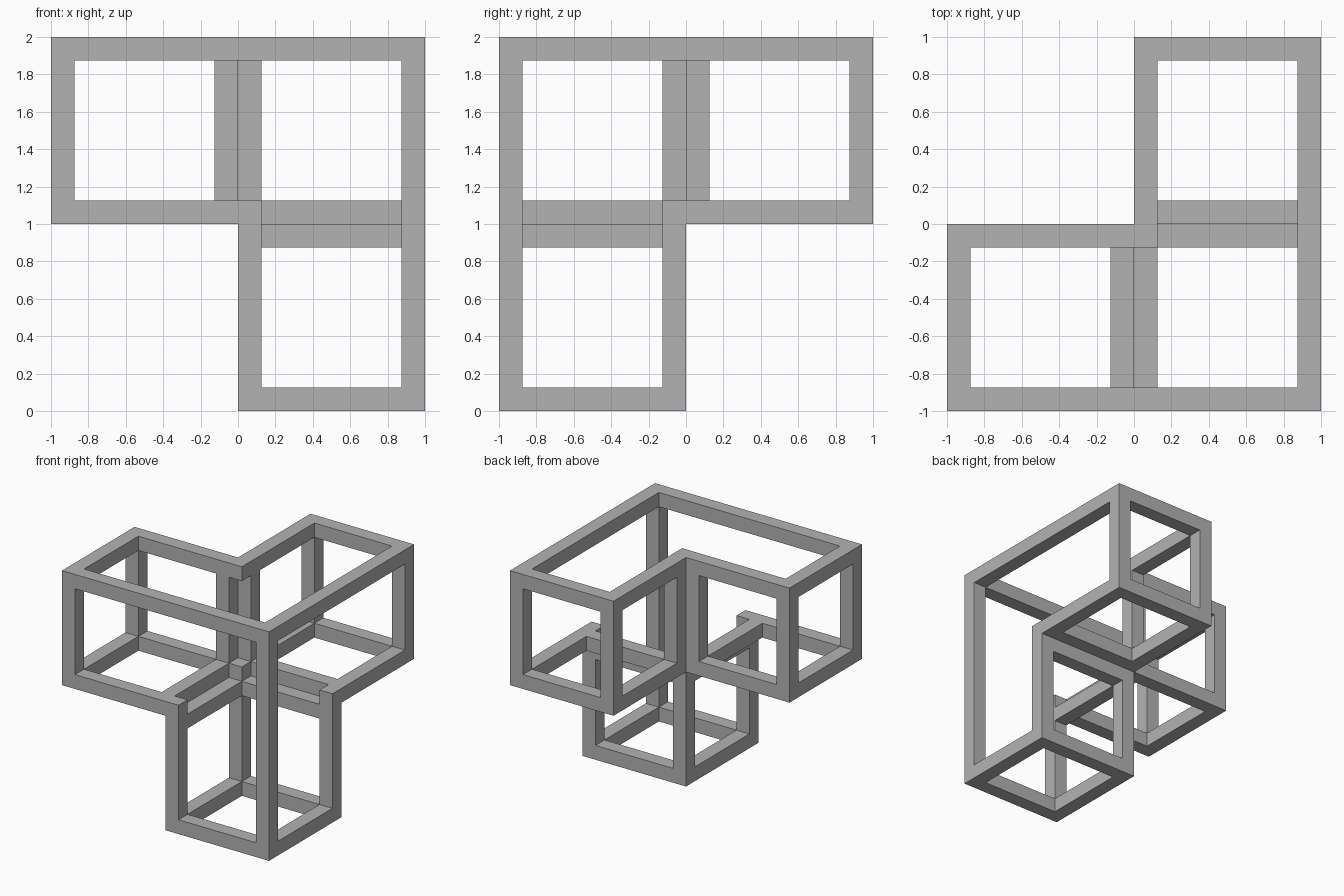
import bpy
import bmesh

cube = bpy.data.objects.get("Cube")
if cube:
    bpy.data.objects.remove(cube, do_unlink=True)

grey = bpy.data.materials.new("mid grey")
grey.use_nodes = True
COLOUR = (0.45, 0.45, 0.45, 1)
grey.diffuse_color = COLOUR
grey.node_tree.nodes["Principled BSDF"].inputs["Base Color"].default_value = COLOUR

# Grid lines shared by all axes: slots -3..2 lie between them
LINES = [-1, -0.875, -0.125, 0, 0.125, 0.875, 1]
END, IN, OUT = -3, 0, 2   # arm tip, slot beside the centre, outer side

# Struts along one axis: (slot on next axis, slot on last axis, first, last)
struts = [(OUT, OUT, END, OUT)]                                        # long outer edge
struts += [(a, b, END, IN) for a, b in ((IN, OUT), (OUT, IN), (IN, IN))]  # arm edges
for side in (OUT, IN):                                                 # tips of other arms
    struts += [(END, side, IN, OUT), (side, END, IN, OUT)]
struts += [(-1, IN, IN, OUT), (IN, -1, IN, OUT)]                       # paired inner-corner bars

# The same struts run along each of the three axes
cells = set()
for axis in range(3):
    for a, b, first, last in struts:
        for s in range(first, last + 1):
            cell = [0, 0, 0]
            cell[axis], cell[(axis + 1) % 3], cell[(axis + 2) % 3] = s, a, b
            cells.add(tuple(cell))

# Skin the filled slots with one clean outer surface
bm = bmesh.new()
verts = {}


def corner(key):
    if key not in verts:
        x, y, z = (LINES[k + 3] for k in key)
        verts[key] = bm.verts.new((x, -y, z + 1))
    return verts[key]


for cell in sorted(cells):
    for axis in range(3):
        n, m = (axis + 1) % 3, (axis + 2) % 3
        for step in (0, 1):
            neighbour = list(cell)
            neighbour[axis] += 2 * step - 1
            if tuple(neighbour) in cells:
                continue
            loop = []
            for i, j in ((0, 0), (1, 0), (1, 1), (0, 1)):
                key = list(cell)
                key[axis] += step
                key[n] += i
                key[m] += j
                loop.append(corner(tuple(key)))
            # y is mirrored, so the winding is reversed on the far sides
            bm.faces.new(loop[::-1] if step else loop)

mesh = bpy.data.meshes.new("cube_frame")
bm.to_mesh(mesh)
bm.free()
mesh.materials.append(grey)
frame = bpy.data.objects.new("cube_frame", mesh)
bpy.context.collection.objects.link(frame)
